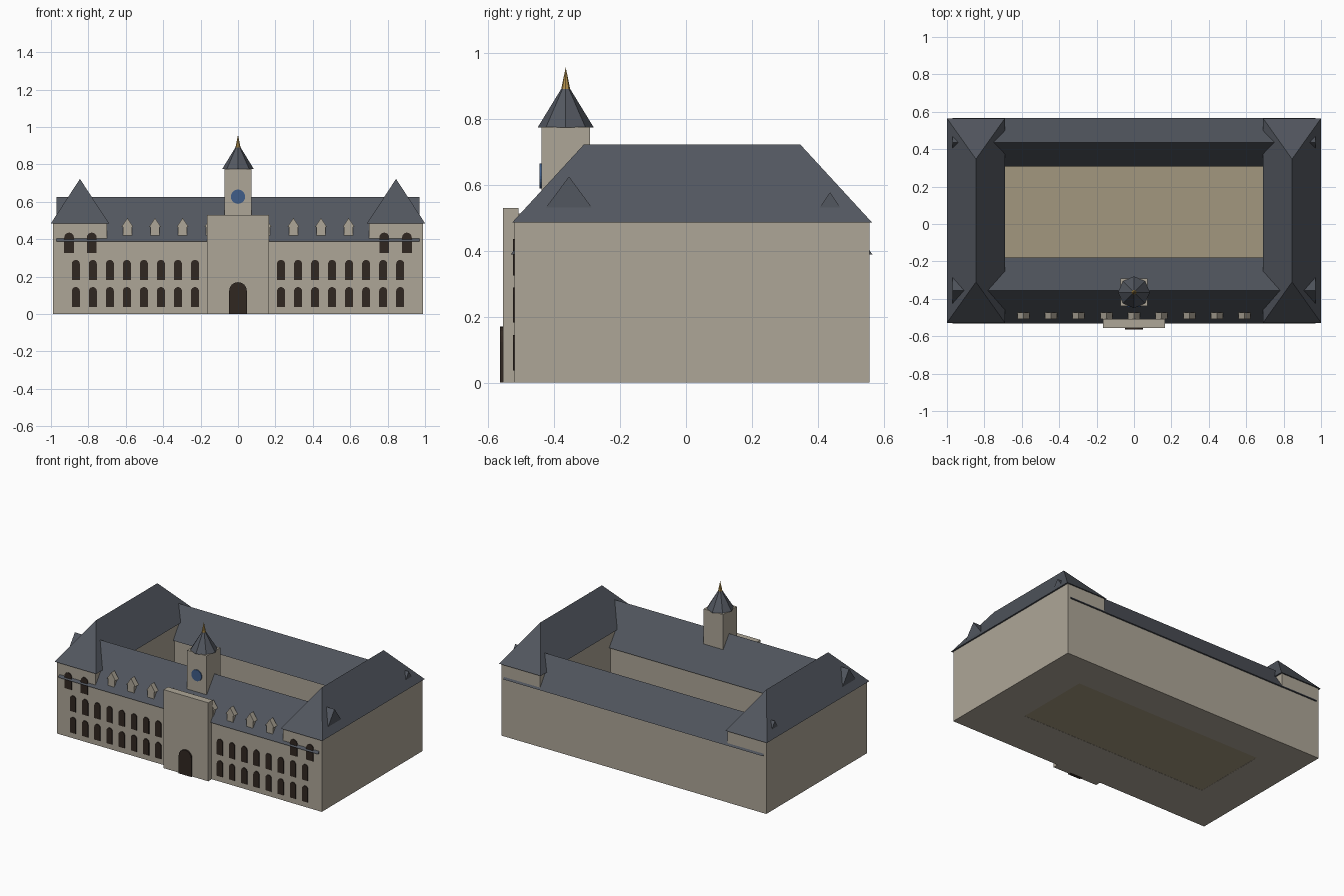
import bpy, bmesh, math
from mathutils import Vector

if "Cube" in bpy.data.objects:
    bpy.data.objects.remove(bpy.data.objects["Cube"])


def material(name, rgb):
    m = bpy.data.materials.new(name)
    m.diffuse_color = (*rgb, 1)
    m.use_nodes = True
    m.node_tree.nodes["Principled BSDF"].inputs["Base Color"].default_value = m.diffuse_color
    return m


STONE = material("stone", (0.42, 0.38, 0.31))
SLATE = material("slate", (0.085, 0.095, 0.115))
DARK = material("window_dark", (0.03, 0.02, 0.015))
GOLD = material("gold", (0.45, 0.28, 0.07))
BLUE = material("clock_blue", (0.05, 0.11, 0.25))
PAVING = material("paving", (0.36, 0.31, 0.21))


def finish(name, bm, mat):
    bmesh.ops.recalc_face_normals(bm, faces=bm.faces[:])
    me = bpy.data.meshes.new(name)
    bm.to_mesh(me)
    bm.free()
    me.materials.append(mat)
    ob = bpy.data.objects.new(name, me)
    bpy.context.collection.objects.link(ob)
    return ob


def box(name, x, y, z, mat):
    bm = bmesh.new()
    bmesh.ops.create_cube(bm, size=1)
    for v in bm.verts:
        v.co = [r[0] + (c + 0.5) * (r[1] - r[0]) for c, r in zip(v.co, (x, y, z))]
    return finish(name, bm, mat)


def prism(name, profile, start, end, axis, mat):
    """Extrude a flat profile: (y, z) along x, or (x, z) along y."""
    bm = bmesh.new()
    place = (lambda p: (start, p[0], p[1])) if axis == 'x' else (lambda p: (p[0], start, p[1]))
    face = bm.faces.new([bm.verts.new(place(p)) for p in profile])
    ext = bmesh.ops.extrude_face_region(bm, geom=[face])
    move = Vector((end - start, 0, 0) if axis == 'x' else (0, end - start, 0))
    bmesh.ops.translate(bm, vec=move, verts=[g for g in ext['geom'] if isinstance(g, bmesh.types.BMVert)])
    return finish(name, bm, mat)


def cone(name, sides, r1, r2, z0, z1, x, y, mat):
    bm = bmesh.new()
    bmesh.ops.create_cone(bm, cap_ends=True, segments=sides, radius1=r1, radius2=r2, depth=z1 - z0)
    bmesh.ops.translate(bm, vec=(x, y, (z0 + z1) / 2), verts=bm.verts[:])
    return finish(name, bm, mat)


def arch(name, x, z0, z1, width, y0, y1):
    r = width / 2
    pts = [(x - r, z0), (x + r, z0)]
    for i in range(9):
        a = math.pi * i / 8
        pts.append((x + r * math.cos(a), z1 - r + r * math.sin(a)))
    return prism(name, pts, y0, y1, 'y', DARK)


FRONT, BACK = -0.52, 0.557

# front and back ranges with gabled roofs that run into the side wings
box("front_range", (-0.72, 0.72), (FRONT + 0.001, -0.195), (0, 0.395), STONE)
box("back_range", (-0.72, 0.72), (0.32, BACK - 0.001), (0, 0.395), STONE)
prism("front_roof", [(-0.532, 0.388), (-0.18, 0.388), (-0.355, 0.625)], -0.97, 0.97, 'x', SLATE)
prism("back_roof", [(0.566, 0.388), (0.308, 0.388), (0.437, 0.577)], -0.97, 0.97, 'x', SLATE)

# courtyard floor
box("courtyard_floor", (-0.71, 0.71), (-0.21, 0.335), (0.001, 0.012), PAVING)

# side wings with hipped roofs, and the windows on each half of the facade
for s, side in ((-1, "left"), (1, "right")):
    box(f"{side}_wing", sorted((s * 0.70, s * 0.99)), (FRONT, BACK), (0, 0.487), STONE)
    roof = box(f"{side}_wing_roof", sorted((s * 0.69, s)), (-0.528, 0.565), (0.485, 0.722), SLATE)
    bm = bmesh.new()
    bm.from_mesh(roof.data)
    for v in bm.verts:
        if v.co.z > 0.6:
            v.co.x = s * 0.845
            v.co.y = -0.31 if v.co.y < 0 else 0.347
    bmesh.ops.remove_doubles(bm, verts=bm.verts[:], dist=1e-4)
    bm.to_mesh(roof.data)
    bm.free()
    for i in range(8):
        x = s * (0.23 + 0.091 * i)
        for z in (0.037, 0.182):
            arch(f"{side}_window", x, z, z + 0.107, 0.043, FRONT - 0.005, FRONT + 0.01)
    for x in (0.782, 0.903):
        arch(f"{side}_upper_window", s * x, 0.325, 0.435, 0.052, FRONT - 0.005, FRONT + 0.01)

# row of small gabled dormers
for i in range(-4, 5):
    x = i * 0.148
    half = [(0.024, 0.415), (0.024, 0.465), (0.032, 0.465)]
    pts = [(x + a, z) for a, z in half] + [(x, 0.513)] + [(x - a, z) for a, z in reversed(half)]
    prism("dormer", pts, -0.508, -0.472, 'y', STONE)

# entrance block and door
box("entrance_block", (-0.167, 0.167), (-0.556, -0.508), (0, 0.53), STONE)
arch("door", 0, 0, 0.17, 0.095, -0.565, -0.54)

# clock tower with octagonal spire
TY = -0.365
box("clock_tower", (-0.073, 0.073), (TY - 0.073, TY + 0.073), (0.4, 0.776), STONE)
cone("spire", 8, 0.085, 0.008, 0.774, 0.9, 0, TY, SLATE)
cone("finial", 8, 0.014, 0, 0.888, 0.957, 0, TY, GOLD)
disc = [(0.038 * math.cos(i * math.pi / 12), 0.627 + 0.038 * math.sin(i * math.pi / 12)) for i in range(24)]
prism("clock_face", disc, TY - 0.079, TY - 0.06, 'y', BLUE)
